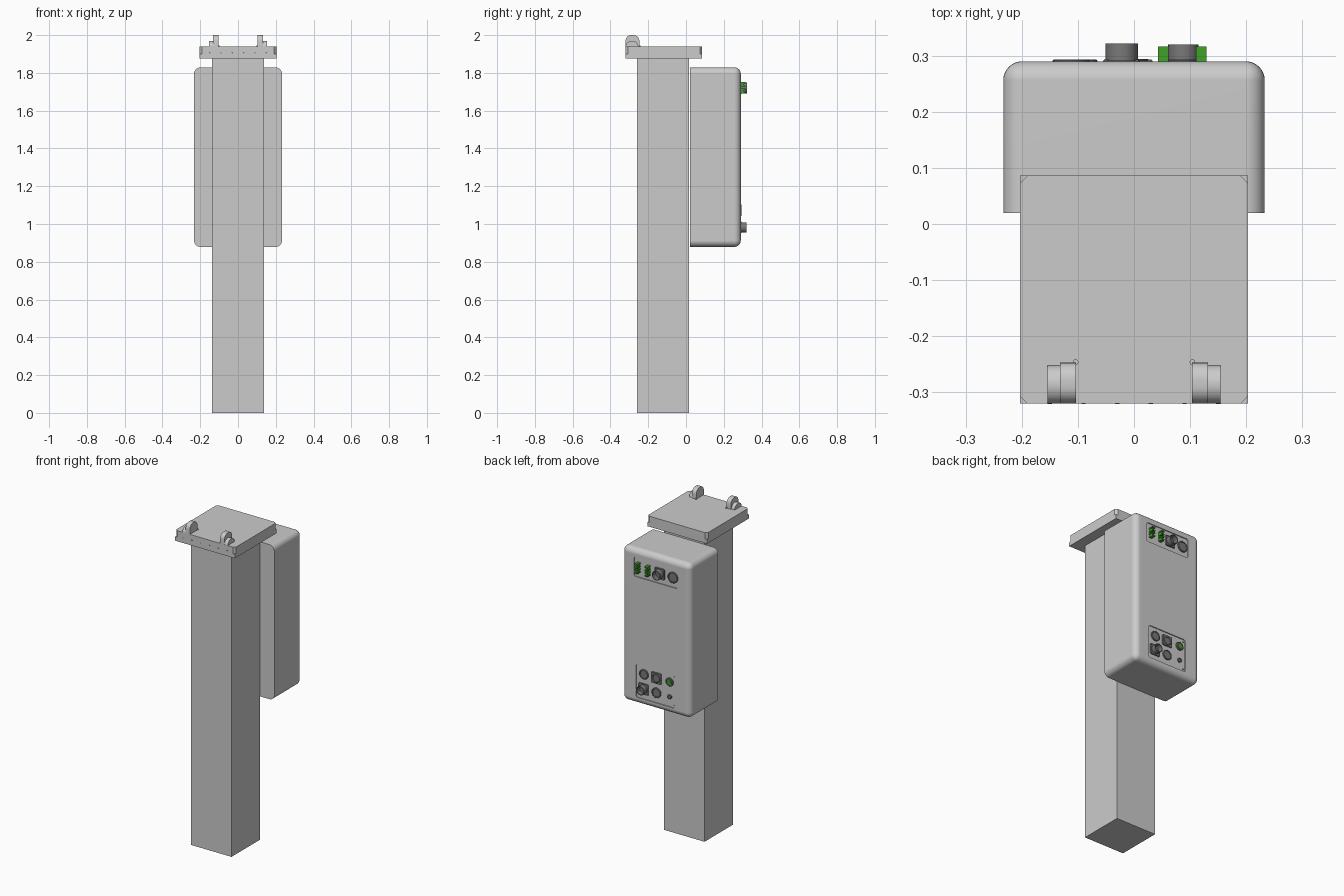
import bpy, bmesh, math
from mathutils import Vector

if "Cube" in bpy.data.objects:
    bpy.data.objects.remove(bpy.data.objects["Cube"])


def material(name, rgb):
    m = bpy.data.materials.new(name)
    m.diffuse_color = (*rgb, 1)
    m.use_nodes = True
    m.node_tree.nodes["Principled BSDF"].inputs["Base Color"].default_value = m.diffuse_color
    return m


DARK = material("dark_grey", (0.19, 0.19, 0.19))
GREEN = material("green", (0.05, 0.35, 0.02))


def finish(name, bm, mat=None, smooth=False):
    bmesh.ops.recalc_face_normals(bm, faces=bm.faces)
    me = bpy.data.meshes.new(name)
    bm.to_mesh(me)
    bm.free()
    ob = bpy.data.objects.new(name, me)
    bpy.context.collection.objects.link(ob)
    if mat:
        me.materials.append(mat)
    if smooth:
        bpy.ops.object.select_all(action='DESELECT')
        ob.select_set(True)
        bpy.context.view_layer.objects.active = ob
        bpy.ops.object.shade_smooth_by_angle(angle=math.radians(35))
    return ob


def prism(name, pts, axis, a, b, mat=None, smooth=False):
    """Extrude a 2D outline along an axis from a to b."""
    place = {'x': lambda p, t: (t, p[0], p[1]),
             'y': lambda p, t: (p[0], t, p[1]),
             'z': lambda p, t: (p[0], p[1], t)}[axis]
    bm = bmesh.new()
    lo = [bm.verts.new(place(p, a)) for p in pts]
    hi = [bm.verts.new(place(p, b)) for p in pts]
    bm.faces.new(lo)
    bm.faces.new(hi)
    for i in range(len(pts)):
        j = (i + 1) % len(pts)
        bm.faces.new((lo[i], lo[j], hi[j], hi[i]))
    return finish(name, bm, mat, smooth)


def rect(x0, x1, y0, y1):
    return [(x0, y0), (x1, y0), (x1, y1), (x0, y1)]


def round_rect(x0, x1, y0, y1, r, n=6):
    out = []
    for k, (cx, cy) in enumerate(rect(x0 + r, x1 - r, y0 + r, y1 - r)):
        for i in range(n + 1):
            t = math.pi * (1 + k / 2) + i / n * math.pi / 2
            out.append((cx + r * math.cos(t), cy + r * math.sin(t)))
    return out


def circle(cx, cy, r, n=32):
    return [(cx + r * math.cos(2 * math.pi * i / n),
             cy + r * math.sin(2 * math.pi * i / n)) for i in range(n)]


def turned(name, cx, cz, prof, mat=DARK, n=32):
    """Lathe an (radius, y) profile around a y-directed axis, capped at both ends."""
    bm = bmesh.new()
    rings = [[bm.verts.new((x, y, z)) for x, z in circle(cx, cz, r, n)] for r, y in prof]
    for p, q in zip(rings, rings[1:]):
        for i in range(n):
            j = (i + 1) % n
            bm.faces.new((p[i], p[j], q[j], q[i]))
    bm.faces.new(rings[0])
    bm.faces.new(rings[-1])
    return finish(name, bm, mat, True)


# column
prism("column", rect(-0.138, 0.138, -0.26, 0.017), 'z', 0, 1.876)

# head plate: square base with a corner-cut upper layer
prism("head_plate_base", rect(-0.203, 0.203, -0.32, 0.086), 'z', 1.875, 1.90)
c, X, Y0, Y1 = 0.013, 0.203, -0.32, 0.086
prism("head_plate_top", [(-X + c, Y0), (X - c, Y0), (X, Y0 + c), (X, Y1 - c),
                         (X - c, Y1), (-X + c, Y1), (-X, Y1 - c), (-X, Y0 + c)], 'z', 1.90, 1.94)
for i in range(6):
    x = -0.15 + 0.06 * i
    prism("plate_screw", circle(x, 1.907, 0.004, 10), 'y', -0.3208, -0.31, DARK)

# hinge lugs with lower outer bosses and pins
for s, side in ((-1, "left"), (1, "right")):
    lug = [p for p in round_rect(-0.32, -0.247, 1.90, 2.0, 0.03) if p[1] > 1.94]
    lug = [(-0.32, 1.939), (-0.247, 1.939)] + lug
    prism("lug_" + side, lug, 'x', s * 0.103, s * 0.132, None, True)
    boss = [(-0.286 + 0.034 * math.cos(t), 1.939 + 0.031 * math.sin(t))
            for t in [math.pi * i / 20 for i in range(21)]]
    prism("lug_boss_" + side, boss, 'x', s * 0.131, s * 0.154, None, True)
    prism("lug_pin_" + side, circle(s * 0.104, -0.246, 0.005, 12), 'z', 1.93, 1.945)

# cabinet with rounded edges everywhere except the mounting face
bm = bmesh.new()
bmesh.ops.create_cube(bm, size=1)
for v in bm.verts:
    v.co = Vector((v.co.x * 0.466, 0.155 + v.co.y * 0.27, 1.354 + v.co.z * 0.95))
edges = [e for e in bm.edges if max(v.co.y for v in e.verts) > 0.2]
bmesh.ops.bevel(bm, geom=edges, offset=0.034, segments=8, profile=0.5, affect='EDGES')
cabinet = finish("cabinet", bm)

# shallow recesses for the two connector panels
FLOOR = 0.284
for x0, x1, z0, z1 in ((-0.15, 0.15, 1.66, 1.78), (-0.13, 0.137, 0.92, 1.125)):
    cutter = prism("recess_cutter", round_rect(x0, x1, z0, z1, 0.012), 'y', FLOOR, 0.32)
    cutter.hide_render = True
    bpy.context.view_layer.objects.active = cabinet
    mod = cabinet.modifiers.new("recess", 'BOOLEAN')
    mod.object, mod.operation, mod.solver = cutter, 'DIFFERENCE', 'EXACT'
    bpy.ops.object.modifier_apply(modifier=mod.name)
    bpy.data.objects.remove(cutter)
bpy.ops.object.select_all(action='DESELECT')
cabinet.select_set(True)
bpy.context.view_layer.objects.active = cabinet
bpy.ops.object.shade_smooth_by_angle(angle=math.radians(35))
wn = cabinet.modifiers.new("even_shading", 'WEIGHTED_NORMAL')
wn.keep_sharp = True


def flange(cx, cz, h=0.033):
    prism("connector_flange", round_rect(cx - h, cx + h, cz - h, cz + h, 0.006, 3),
          'y', FLOOR - 0.004, 0.291, DARK, True)
    for sx in (-1, 1):
        for sz in (-1, 1):
            prism("flange_screw", circle(cx + sx * h * 0.82, cz + sz * h * 0.82, 0.004, 10),
                  'y', 0.288, 0.293, DARK)


def socket(cx, cz, r, top):
    turned("socket", cx, cz, [(r, FLOOR - 0.004), (r, top), (r * 0.84, top),
                              (r * 0.84, FLOOR + 0.003)])


def cap(cx, cz, r, top=0.293, mat=DARK):
    turned("round_cap", cx, cz, [(r, FLOOR - 0.004), (r, top - 0.002), (r - 0.002, top),
                                 (r * 0.8, top), (r * 0.76, top - 0.003)], mat)


# upper panel: four green plugs, flanged socket, round cap
for x in (0.052, 0.12):
    for z in (1.704, 1.738):
        for dz in (-0.0095, 0.0095):
            prism("green_plug_jaw", rect(x - 0.0095, x + 0.0095, z + dz - 0.004, z + dz + 0.004),
                  'y', FLOOR - 0.002, 0.316, GREEN)
        prism("green_plug_core", rect(x - 0.007, x + 0.007, z - 0.007, z + 0.007),
              'y', FLOOR - 0.002, 0.308, GREEN)
flange(-0.022, 1.72)
socket(-0.022, 1.72, 0.029, 0.322)
cap(-0.112, 1.72, 0.033)

# lower panel: two rows of three connectors
cap(0.085, 1.072, 0.030)
flange(0.0, 1.072)
cap(0.0, 1.072, 0.027, 0.294)
cap(-0.09, 1.072, 0.025)
turned("green_insert", -0.09, 1.072, [(0.015, FLOOR), (0.015, 0.2935)], GREEN, 24)
flange(0.088, 0.982)
socket(0.088, 0.982, 0.027, 0.32)
cap(0.0, 0.982, 0.030)
cap(-0.09, 0.982, 0.013)
for z in (0.935, 1.11):
    prism("panel_screw", circle(-0.118, z, 0.004, 10), 'y', FLOOR - 0.002, 0.287, DARK)
